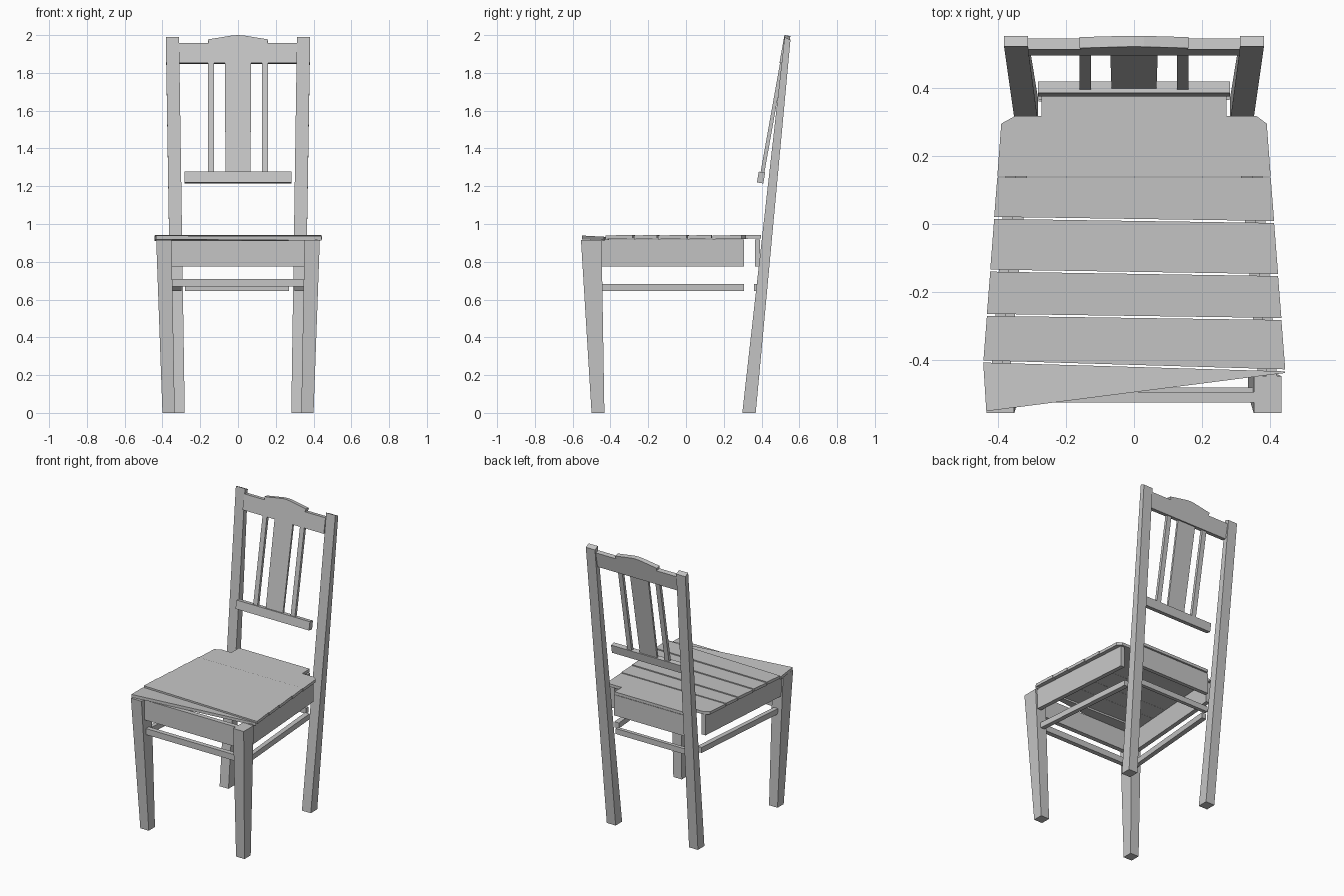
import bpy, bmesh

cube = bpy.data.objects.get("Cube")
if cube:
    bpy.data.objects.remove(cube, do_unlink=True)

wood = bpy.data.materials.new("grey_wood")
wood.use_nodes = True
GREY = (0.56, 0.56, 0.56, 1)
wood.diffuse_color = GREY
wood.node_tree.nodes["Principled BSDF"].inputs["Base Color"].default_value = GREY


def loft(name, ring_a, ring_b):
    """Solid between two matching rings of points."""
    bm = bmesh.new()
    a = [bm.verts.new(p) for p in ring_a]
    b = [bm.verts.new(p) for p in ring_b]
    n = len(a)
    bm.faces.new(a[::-1])
    bm.faces.new(b)
    for i in range(n):
        bm.faces.new((a[i], a[(i + 1) % n], b[(i + 1) % n], b[i]))
    bmesh.ops.recalc_face_normals(bm, faces=bm.faces)
    mesh = bpy.data.meshes.new(name)
    bm.to_mesh(mesh)
    bm.free()
    mesh.materials.append(wood)
    obj = bpy.data.objects.new(name, mesh)
    bpy.context.collection.objects.link(obj)
    return obj


def rect(x0, x1, y0, y1, z, z_back=None):
    zb = z if z_back is None else z_back
    return [(x0, y0, z), (x1, y0, z), (x1, y1, zb), (x0, y1, zb)]


def box(name, x, y, z):
    return loft(name, rect(*x, *y, z[0]), rect(*x, *y, z[1]))


def mirrored(ring, s):
    return [(s * x, y, z) for x, y, z in ring]


# Legs, side aprons and side stretchers on both sides
for side, s in (("left", 1), ("right", -1)):
    def pair(name, a, b):
        loft(f"{side}_{name}", mirrored(a, s), mirrored(b, s))

    pair("front_leg", rect(0.335, 0.40, -0.50, -0.432, 0),
         rect(0.352, 0.433, -0.556, -0.447, 0.915))
    pair("back_post", rect(0.282, 0.35, 0.298, 0.369, 0),
         rect(0.312, 0.382, 0.522, 0.553, 1.99, 1.975))
    for name, front, back, z0, z1 in (
            ("side_apron", (0.39, 0.42), (0.335, 0.365), 0.775, 0.918),
            ("side_stretcher", (0.365, 0.395), (0.30, 0.335), 0.645, 0.683)):
        outline = [(front[0], -0.45), (front[1], -0.45), (back[1], 0.307), (back[0], 0.307)]
        pair(name, [(x, y, z0) for x, y in outline], [(x, y, z1) for x, y in outline])

# Cross rails under the seat
box("front_apron", (-0.352, 0.352), (-0.525, -0.493), (0.775, 0.913))
box("back_apron", (-0.28, 0.28), (0.365, 0.392), (0.775, 0.918))
box("front_stretcher", (-0.35, 0.35), (-0.512, -0.48), (0.668, 0.71))
box("back_stretcher", (-0.28, 0.27), (0.36, 0.385), (0.645, 0.683))


# Seat planks, each slightly tilted
def half_width(y):
    return 0.39 + (0.295 - y) * 0.075


def plank(name, outline, rise=0.004):
    ys = [p[1] for p in outline]
    y0, span = min(ys), max(ys) - min(ys)
    low = [(x, y, 0.919 + rise * (y - y0) / span) for x, y in outline]
    loft(name, low, [(x, y, z + 0.02) for x, y, z in low])


GAP = 0.003
seams = [(0.14, 0.139), (0.018, 0.006), (-0.137, -0.15), (-0.267, -0.279), (-0.404, -0.43)]
for i in range(len(seams) - 1):
    (bl, br), (fl, fr) = seams[i], seams[i + 1]
    plank(f"seat_plank_{i + 2}", [
        (-half_width(fl), fl + GAP), (half_width(fr), fr + GAP),
        (half_width(br), br - GAP), (-half_width(bl), bl - GAP)])

# Back plank has clipped corners and a tongue between the posts
bl, br = seams[0]
plank("seat_plank_1", [
    (-half_width(bl), bl), (half_width(br), br), (0.39, 0.295), (0.36, 0.317),
    (0.272, 0.317), (0.272, 0.398), (-0.272, 0.398), (-0.272, 0.317),
    (-0.35, 0.317), (-0.39, 0.295)])

# Broken, wedge-shaped front plank
fl, fr = seams[-1]
plank("front_plank", [(-0.434, -0.55), (0.40, -0.443), (0.443, fr - 0.008),
                      (0.443, fr - GAP), (-0.443, fl - GAP)], -0.008)


# Backrest, leaning more steeply than the posts
def lean(z):
    return 0.392 + (z - 1.275) * 0.178


def back_panel(name, profile, offset, depth):
    ring = [(x, lean(z) + offset, z) for x, z in profile]
    loft(name, ring, [(x, y + depth, z - depth * 0.15) for x, y, z in ring])


def strip(x0, x1, z0, z1):
    return [(x0, z0), (x1, z0), (x1, z1), (x0, z1)]


back_panel("crest_rail", [
    (-0.312, 1.853), (0.312, 1.853), (0.312, 1.957), (0.155, 1.957), (0.16, 1.977),
    (0.03, 1.998), (0, 2.0), (-0.03, 1.998), (-0.16, 1.977), (-0.155, 1.957),
    (-0.312, 1.957)], 0, 0.032)
back_panel("lower_back_rail", strip(-0.282, 0.282, 1.22, 1.277), -0.007, 0.034)
back_panel("centre_splat", [(-0.066, 1.26), (0.066, 1.26), (0.07, 1.87), (-0.07, 1.87)],
           0.006, 0.014)
for side, s in (("left", 1), ("right", -1)):
    back_panel(f"{side}_slat", strip(s * 0.127, s * 0.16, 1.26, 1.87), 0.003, 0.02)
